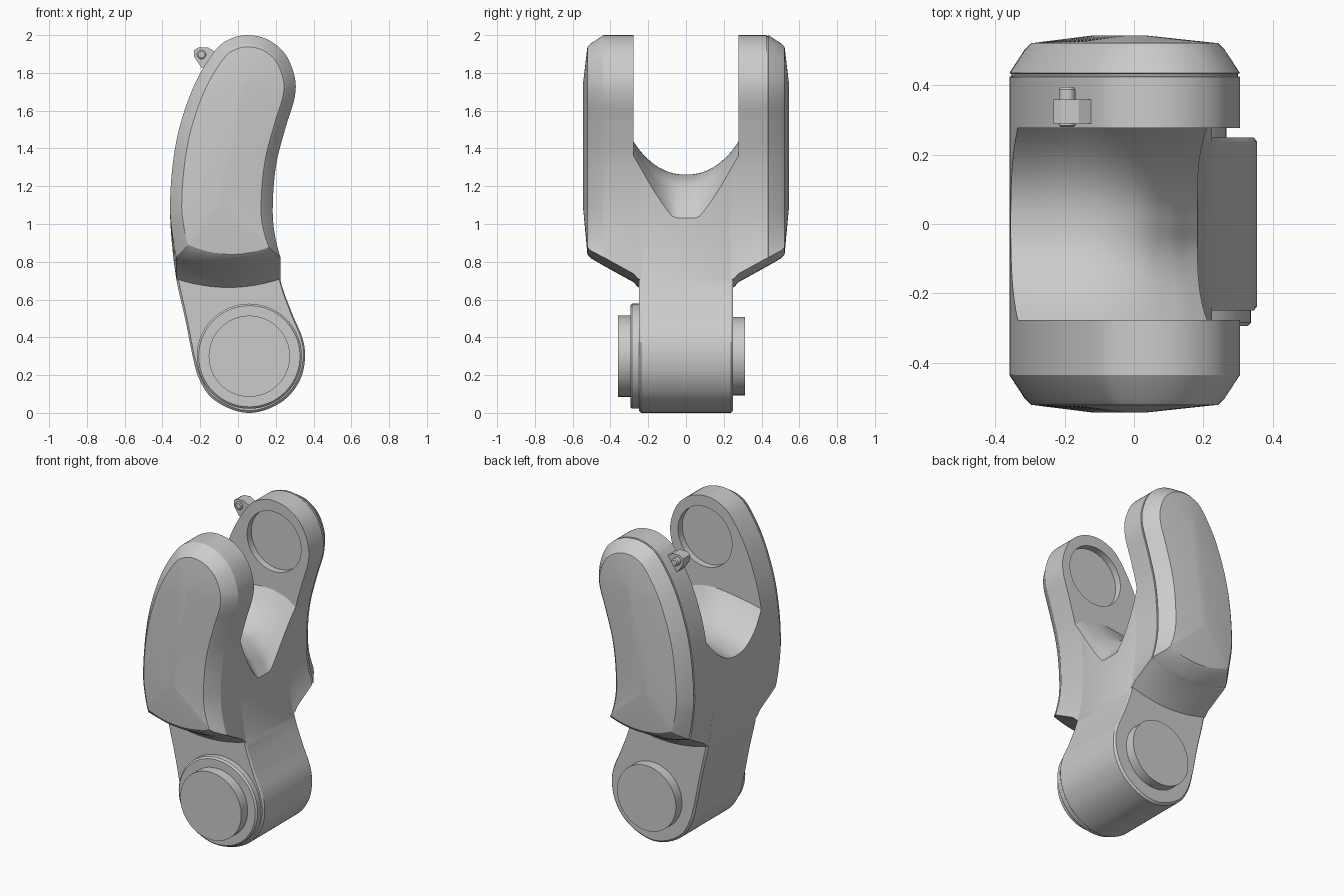
import bpy, bmesh, math
from mathutils import Vector

if "Cube" in bpy.data.objects:
    bpy.data.objects.remove(bpy.data.objects["Cube"])


def spline(pts, steps, closed=False):
    """Catmull-Rom samples through tuples of any dimension."""
    n = len(pts)
    get = (lambda i: pts[i % n]) if closed else (lambda i: pts[min(max(i, 0), n - 1)])
    out = []
    for i in range(n if closed else n - 1):
        for k in range(steps):
            t = k / steps
            out.append(tuple(
                0.5 * (2 * b + (c - a) * t + (2 * a - 5 * b + 4 * c - d) * t * t
                       + (3 * b - a - 3 * c + d) * t ** 3)
                for a, b, c, d in zip(get(i - 1), get(i), get(i + 1), get(i + 2))))
    if not closed:
        out.append(tuple(pts[-1]))
    return out


def loft(name, rings):
    """Closed solid through rings with equal vertex counts."""
    bm = bmesh.new()
    vs = [[bm.verts.new(p) for p in r] for r in rings]
    n = len(rings[0])
    for a, b in zip(vs, vs[1:]):
        for i in range(n):
            j = (i + 1) % n
            bm.faces.new((a[i], a[j], b[j], b[i]))
    bm.faces.new(vs[0])
    bm.faces.new(vs[-1])
    bmesh.ops.recalc_face_normals(bm, faces=bm.faces)
    mesh = bpy.data.meshes.new(name)
    bm.to_mesh(mesh)
    bm.free()
    ob = bpy.data.objects.new(name, mesh)
    bpy.context.collection.objects.link(ob)
    return ob


def disc(name, x, z, steps, n=64):
    """Turned part along y from (y, radius) steps."""
    return loft(name, [[(x + r * math.cos(2 * math.pi * i / n), y,
                         z + r * math.sin(2 * math.pi * i / n)) for i in range(n)]
                       for y, r in steps])


def activate(ob):
    bpy.ops.object.select_all(action='DESELECT')
    ob.select_set(True)
    bpy.context.view_layer.objects.active = ob


def cut(ob, cutter):
    activate(ob)
    m = ob.modifiers.new("cut", 'BOOLEAN')
    m.operation, m.solver, m.object = 'DIFFERENCE', 'EXACT', cutter
    bpy.ops.object.modifier_apply(modifier=m.name)


def inset(pts, d):
    """Offset the open arm outline inward."""
    out = []
    for i, p in enumerate(pts):
        a, b = pts[max(i - 1, 0)], pts[min(i + 1, len(pts) - 1)]
        t = (Vector(b) - Vector(a)).normalized()
        out.append((p[0] + t.y * d, p[1] - t.x * d))
    return out


# Side silhouette (x, z): arm part first, then the lower knuckle
arm_pts = [(-.325, .7), (-.35, .9), (-.36, 1.1), (-.345, 1.32), (-.305, 1.53),
           (-.225, 1.75), (-.12, 1.92), (-.04, 1.98), (.055, 2.0), (.16, 1.975),
           (.25, 1.9), (.3, 1.78), (.3, 1.67), (.255, 1.52), (.205, 1.33),
           (.185, 1.13), (.19, .92), (.225, .7)]
knuckle_pts = [(.285, .53), (.34, .4), (.355, .3), (.335, .19), (.27, .09), (.17, .025),
               (.06, 0), (-.05, .025), (-.15, .09), (-.21, .19), (-.24, .3), (-.28, .5)]
STEPS = 6
outline = spline(arm_pts + knuckle_pts, STEPS, closed=True)
arm_line = outline[:(len(arm_pts) - 1) * STEPS + 1]

# Saddle cutter between the arms: stations of x, floor z, wall rise, flat half width, power
stations = [(-.6, 1.13, .18, .0, 2.2), (-.36, 1.2, .18, .0, 2.2), (-.15, 1.26, .16, .0, 2.2),
            (0, 1.235, .2, .02, 2), (.1, 1.15, .27, .04, 1.6), (.2, 1.01, .36, .06, 1.25),
            (.5, .62, .5, .06, 1.25)]
WALL = .277
rings = []
for x, zb, h, w, p in spline(stations, 6):
    ring = []
    for i in range(25):
        y = WALL * (i / 12 - 1)
        u = max(0, (abs(y) - w) / (WALL - w))
        ring.append((x, y, zb + h * u ** p))
    rings.append(ring + [(x, WALL, 2.3), (x, -WALL, 2.3)])
saddle = loft("saddle_cutter", rings)
saddle.hide_render = True

parts = []

# Central body with softened lower edges
small = [(.06 + (x - .06) * .97, z + (.012 if z < .3 else 0)) for x, z in outline]
body = loft("central_body", [[(x, y, z) for x, z in o] for y, o in
                             ((-.25, small), (-.238, outline), (.238, outline), (.25, small))])
cut(body, saddle)
parts.append(body)


def arm_ring(y, d, lift):
    """Arm section at y, inset by d, with its lower edge lifted."""
    pts = [(x, z + lift * max(0, 1 - (z - .7) / .4)) for x, z in inset(arm_line, d)]
    (x1, z1), (x0, z0) = pts[-1], pts[0]
    for i in range(1, 12):
        t = i / 12
        pts.append((x1 + (x0 - x1) * t, z1 + (z0 - z1) * t - .045 * 4 * t * (1 - t)))
    return [(x, y, z) for x, z in pts]


def crown(ring, y):
    """Pull the rim towards a narrow ridge for the shallow outer dome."""
    out = []
    for x, _, z in ring:
        zc = min(max(z, 1.12), 1.72)
        xc = -.09 + (zc - 1.12) * .15
        out.append((x + (xc - x) * .88, y, z + (zc - z) * .88))
    return out


# Two fork arms with bevelled outer caps and bearing recesses
for side, name in ((-1, "front_arm"), (1, "back_arm")):
    spec = [(.235, 0, 0), (.255, 0, .012), (.28, 0, .038), (.425, 0, .118)]
    if side > 0:
        spec += [(.427, .006, .119), (.433, .006, .122)]
    spec += [(.436, 0, .124), (.505, .045, .165), (.522, .062, .185)]
    rings = [arm_ring(y * side, d, lift) for y, d, lift in spec]
    rings.append(crown(rings[-1], .545 * side))
    arm = loft(name, rings)
    cut(arm, saddle)
    recess = disc("recess_cutter", .06, 1.74, [(.2 * side, .19), (.32 * side, .19)])
    cut(arm, recess)
    bpy.data.objects.remove(recess)
    parts.append(arm)
bpy.data.objects.remove(saddle)

# Lower pivot: collar and pin on the front, pin on the back
parts.append(disc("front_collar", .06, .3, [(-.23, .278), (-.285, .278), (-.295, .268)]))
parts.append(disc("front_pin", .06, .3, [(-.28, .215), (-.36, .215)]))
parts.append(disc("back_pin", .06, .3, [(.23, .207), (.312, .207)]))

# Small hinge lug and its pin on the back arm
lug_profile = [(-.1, 1.9), (-.16, 1.935), (-.21, 1.935), (-.232, 1.92), (-.232, 1.885),
               (-.195, 1.83), (-.14, 1.8)]
parts.append(loft("hinge_lug", [[(x, y, z) for x, z in lug_profile] for y in (.29, .36)]))
parts.append(disc("hinge_pin", -.193, 1.897,
                  [(.28, .018), (.285, .024), (.388, .024), (.395, .018)], 20))

for ob in parts:
    activate(ob)
    bpy.ops.object.shade_smooth_by_angle(angle=math.radians(22))
